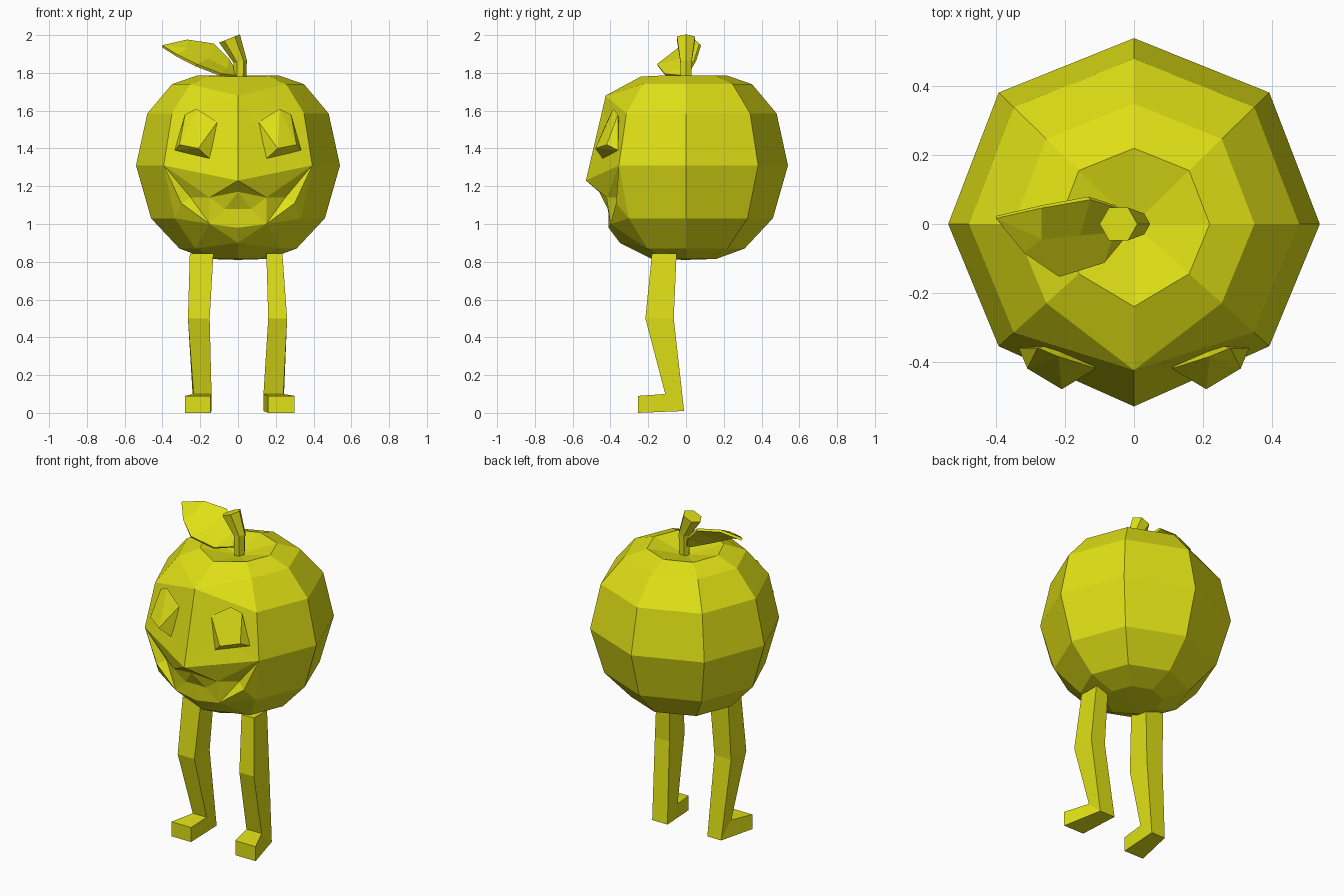
import bpy, bmesh, math
from mathutils import Vector

if "Cube" in bpy.data.objects:
    bpy.data.objects.remove(bpy.data.objects["Cube"])

yellow = bpy.data.materials.new("apple yellow")
yellow.diffuse_color = (0.75, 0.75, 0.008, 1)
yellow.use_nodes = True
yellow.node_tree.nodes["Principled BSDF"].inputs["Base Color"].default_value = yellow.diffuse_color


def make(name, verts, faces, mirror=False, hull=False):
    bm = bmesh.new()
    vs = [bm.verts.new(v) for v in verts]
    if hull:
        bmesh.ops.convex_hull(bm, input=vs)
    for f in faces:
        bm.faces.new([vs[i] for i in f])
    if mirror:
        geom = bm.verts[:] + bm.edges[:] + bm.faces[:]
        bmesh.ops.mirror(bm, geom=geom, axis='X', merge_dist=0.0001)
        bmesh.ops.remove_doubles(bm, verts=bm.verts[:], dist=0.0005)
    bmesh.ops.recalc_face_normals(bm, faces=bm.faces[:])
    me = bpy.data.meshes.new(name)
    bm.to_mesh(me)
    bm.free()
    me.materials.append(yellow)
    ob = bpy.data.objects.new(name, me)
    bpy.context.collection.objects.link(ob)
    return ob


def loft(name, sections):
    n = len(sections[0])
    verts = [p for s in sections for p in s]
    faces = [(k * n + i, k * n + (i + 1) % n, (k + 1) * n + (i + 1) % n, (k + 1) * n + i)
             for k in range(len(sections) - 1) for i in range(n)]
    last = (len(sections) - 1) * n
    faces += [tuple(range(n)), tuple(range(last, last + n))]
    return make(name, verts, faces)


# Body: half an eight-sided round fruit, columns from -45 to 90 degrees
rings = [(0.16, 0.815), (0.31, 0.87), (0.46, 1.03), (0.54, 1.31),
         (0.48, 1.585), (0.35, 1.74), (0.22, 1.785)]
verts, faces = [], []
for r, z in rings:
    for a in (-45, 0, 45, 90):
        t = math.radians(a)
        y = r * math.sin(t)
        if a == -45:
            y *= 0.93
        verts.append((0 if a == 90 else r * math.cos(t) * (1.03 if a != 0 else 1), y, z))
for k in range(6):
    for i in range(3):
        a = 4 * k + i
        faces.append((a, a + 1, a + 5, a + 4))

# Face: forehead, overhanging upper lip, mouth and chin
A1, A2, A3, A4, A5, A6, A7 = (4 * k for k in range(7))
named = {
    "bottom": (0, 0, 0.81), "under": (0, -0.18, 0.815), "chin": (0, -0.35, 0.90),
    "lip": (0, -0.41, 0.98), "nose": (0, -0.53, 1.23), "brow": (0, -0.425, 1.68),
    "rim": (0, -0.24, 1.78), "core": (0, 0, 1.73), "cheek": (0.15, -0.425, 1.42),
    "palate": (0, -0.46, 1.17), "side": (0.15, -0.42, 1.14), "deep": (0.07, -0.415, 1.08),
    "back": (0, -0.41, 1.08), "corner": (0.25, -0.345, 1.14),
    "edge": (0.30, -0.37, 1.11), "low": (0.15, -0.40, 1.00)}
ix = {}
for key, p in named.items():
    ix[key] = len(verts)
    verts.append(p)
patches = [
    ("rim", "brow", A6, A7), ("brow", A5, A6), ("brow", "cheek", A5), ("cheek", A4, A5),
    ("brow", "nose", "cheek"), ("cheek", "nose", A4),
    ("nose", "palate", "side"), ("nose", "side", A4), ("palate", "back", "deep"),
    ("palate", "deep", "side"), ("side", "deep", "low"), ("back", "lip", "low", "deep"),
    ("side", "low", "corner"), ("side", "corner", A4), ("corner", "low", "edge"),
    ("corner", "edge", A4), ("edge", A3, A4), ("edge", "low", A3), ("low", A2, A3),
    ("low", "chin", A2), ("low", "lip", "chin"), ("chin", "under", A1, A2),
    ("bottom", A1, "under"), ("core", "rim", A7)]
for i in range(3):
    patches += [("bottom", A1 + i, A1 + i + 1), ("core", A7 + i, A7 + i + 1)]
faces += [tuple(ix.get(p, p) for p in f) for f in patches]
make("body", verts, faces, mirror=True)

# Eyes: faceted bulges on both sides
eye = [(0.22, -0.385, 1.61), (0.335, -0.36, 1.39), (0.21, -0.48, 1.40), (0.31, -0.42, 1.42),
       (0.11, -0.42, 1.54), (0.15, -0.44, 1.345), (0.28, -0.36, 1.58), (0.2, -0.34, 1.45)]
for s, side in ((1, "right"), (-1, "left")):
    make("eye_" + side, [(s * x, y, z) for x, y, z in eye], [], hull=True)

# Legs: knee, heel and toe sections, each from a front point to a back point
path = [((-0.18, 0.845), (-0.05, 0.845)), ((-0.215, 0.50), (-0.065, 0.50)),
        ((-0.11, 0.10), (-0.01, 0.01)), ((-0.255, 0.09), (-0.255, 0.0))]
widths = {"right": (1, [(0.15, 0.235), (0.16, 0.26), (0.135, 0.24), (0.16, 0.30)]),
          "left": (-1, [(0.13, 0.255), (0.15, 0.265), (0.14, 0.235), (0.145, 0.28)])}
for side, (s, ws) in widths.items():
    secs = [[(s * a, *f), (s * b, *f), (s * b, *k), (s * a, *k)]
            for (f, k), (a, b) in zip(path, ws)]
    loft("leg_" + side, secs)

# Stem: bent six-sided stalk with a slanted top
secs = []
for cx, z, r, slope in ((0.01, 1.72, 0.032, 0), (0.012, 1.86, 0.035, 0.2), (-0.045, 1.982, 0.055, 0.4)):
    secs.append([(cx + r * math.cos(i * math.pi / 3), r * math.sin(i * math.pi / 3),
                  z + slope * r * math.cos(i * math.pi / 3)) for i in range(6)])
loft("stem", secs)

# Leaf: tilted blade with a back edge, midrib and front edge
back = [(-0.27, 0.05, 1.97), (-0.13, 0.075, 1.95), (-0.05, 0.05, 1.87)]
mid = [(-0.27, -0.04, 1.925), (-0.16, -0.03, 1.87), (-0.06, -0.02, 1.82)]
front = [(-0.32, -0.08, 1.89), (-0.22, -0.15, 1.84), (-0.09, -0.11, 1.79)]
lv = [(-0.40, 0.02, 1.94)] + back + mid + front + [(0.0, 0.0, 1.78)]
lf = [(0, 4, 1), (0, 7, 4), (3, 6, 10), (6, 9, 10)]
for i in (1, 2, 4, 5):
    lf.append((i, i + 3, i + 4, i + 1))
leaf = make("leaf", lv, lf)
sol = leaf.modifiers.new("thickness", 'SOLIDIFY')
sol.thickness = 0.015
sol.offset = 0
